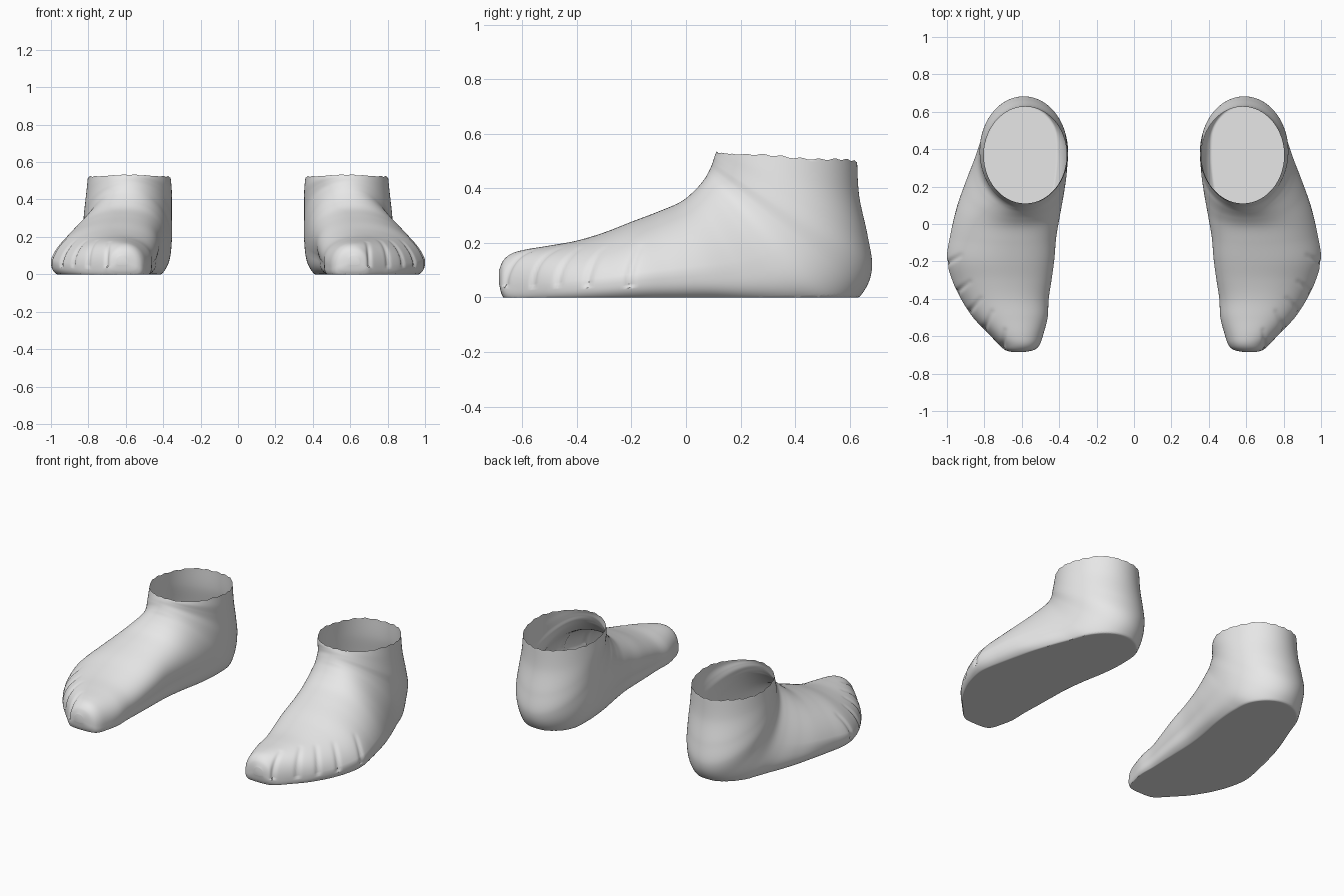
import bpy
import bmesh
from math import sin, cos, pi, exp
from mathutils import Vector
from mathutils.geometry import intersect_point_line

cube = bpy.data.objects.get("Cube")
if cube:
    bpy.data.objects.remove(cube, do_unlink=True)

skin = bpy.data.materials.new("light_grey")
skin.use_nodes = True
GREY = (0.8, 0.8, 0.8, 1.0)
skin.diffuse_color = GREY
skin.node_tree.nodes["Principled BSDF"].inputs["Base Color"].default_value = GREY

# Rings from toe tip to ankle: instep y, z; sole or heel y, z; inner x, outer x
STATIONS = [
    (-.685, .10, -.685, .05, .59, .65),
    (-.67, .135, -.675, .01, .535, .69),
    (-.64, .16, -.65, -.02, .505, .72),
    (-.59, .175, -.59, -.03, .485, .775),
    (-.5, .19, -.5, -.03, .463, .86),
    (-.4, .208, -.4, -.03, .46, .925),
    (-.3, .238, -.3, -.03, .45, .972),
    (-.2, .277, -.18, -.03, .44, 1),
    (-.1, .315, -.04, -.03, .43, .982),
    (-.02, .35, .12, -.03, .405, .95),
    (.03, .39, .28, -.04, .38, .905),
    (.065, .43, .44, -.05, .362, .86),
    (.08, .455, .57, -.05, .355, .835),
    (.09, .475, .65, .02, .352, .825),
    (.098, .495, .682, .11, .354, .825),
    (.103, .512, .665, .23, .354, .818),
    (.107, .523, .635, .37, .354, .81),
    (.11, .53, .627, .5, .36, .803),
]
# Creases between the toes: outer end and root in plan
CREASES = [((.71, -.7), (.69, -.57)), ((.82, -.6), (.76, -.47)),
           ((.91, -.5), (.82, -.4)), ((.97, -.38), (.88, -.31)),
           ((1.02, -.22), (.93, -.17))]
STEPS = 10
AROUND = 128


def station(t):
    """Catmull-Rom blend of the ring table at index t."""
    last = len(STATIONS) - 1
    i = min(int(t), last - 1)
    f = t - i
    rows = [STATIONS[max(0, min(last, i + k))] for k in (-1, 0, 1, 2)]
    return [b + f * (c - a + f * (2 * a - 5 * b + 4 * c - d
                                  + f * (3 * (b - c) + d - a))) / 2
            for a, b, c, d in zip(*rows)]


def signed_power(value, power):
    return abs(value) ** power * (1 if value >= 0 else -1)


def ring_points(t):
    top_y, top_z, low_y, low_z, inner, outer = station(t)
    heel = max(0, min(1, (t - 9) / 5))
    heel = heel * heel * (3 - 2 * heel)
    widest = .35 + .15 * heel
    lean = -.08 * exp(-((t - 7.5) / 2.8) ** 2)
    is_rim = t == len(STATIONS) - 1
    for k in range(AROUND):
        a = 2 * pi * k / AROUND
        power = .92 + .08 * heel if sin(a) > 0 else .6 + .4 * heel
        up = signed_power(sin(a), power)
        side = signed_power(cos(a), power)
        v = widest + up * (1 - widest if up > 0 else widest)
        x = (inner + outer) / 2 + side * (outer - inner) / 2 + lean * max(up, 0)
        y = low_y + (top_y - low_y) * v
        z = max(0, low_z + (top_z - low_z) * v)
        if is_rim:  # slightly ragged cut edge
            z += .003 * sin(a * 23) + .003 * sin(a * 5)
        yield x, y, z


def press_creases(bm):
    bm.normal_update()
    moves = []
    for v in bm.verts:
        if v.co.z < .04 or v.co.y > -.1:
            continue
        p = Vector((v.co.x, v.co.y, 0))
        depth = 0
        for start, end in CREASES:
            a, b = Vector((*start, 0)), Vector((*end, 0))
            near, f = intersect_point_line(p, a, b)
            near = a.lerp(b, max(0, min(1, f)))
            fade = 1 - .7 * max(0, min(1, f))
            depth = max(depth, .012 * fade * exp(-((p - near).length / .012) ** 2))
        moves.append((v, v.normal * depth))
    for v, move in moves:
        v.co -= move


def make_foot(name, side):
    bm = bmesh.new()
    count = (len(STATIONS) - 1) * STEPS
    rings = [[bm.verts.new(p) for p in ring_points(i / STEPS)]
             for i in range(count + 1)]
    # Toe tip cap; the ankle stays open
    bm.faces.new(rings[0])
    for low, high in zip(rings, rings[1:]):
        for k in range(AROUND):
            n = (k + 1) % AROUND
            bm.faces.new((low[k], low[n], high[n], high[k]))
    bmesh.ops.recalc_face_normals(bm, faces=bm.faces)
    # Outward check on the toe cap, which faces forward
    bm.normal_update()
    bm.faces.ensure_lookup_table()
    if bm.faces[0].normal.y > 0:
        bmesh.ops.reverse_faces(bm, faces=bm.faces)
    press_creases(bm)
    if side < 0:
        for v in bm.verts:
            v.co.x = -v.co.x
        bmesh.ops.reverse_faces(bm, faces=bm.faces)
    mesh = bpy.data.meshes.new(name)
    bm.to_mesh(mesh)
    bm.free()
    mesh.materials.append(skin)
    foot = bpy.data.objects.new(name, mesh)
    bpy.context.collection.objects.link(foot)
    return foot


bpy.ops.object.select_all(action='DESELECT')
for foot in (make_foot("left_foot", 1), make_foot("right_foot", -1)):
    foot.select_set(True)
    bpy.context.view_layer.objects.active = foot
bpy.ops.object.shade_smooth_by_angle(angle=.8)
